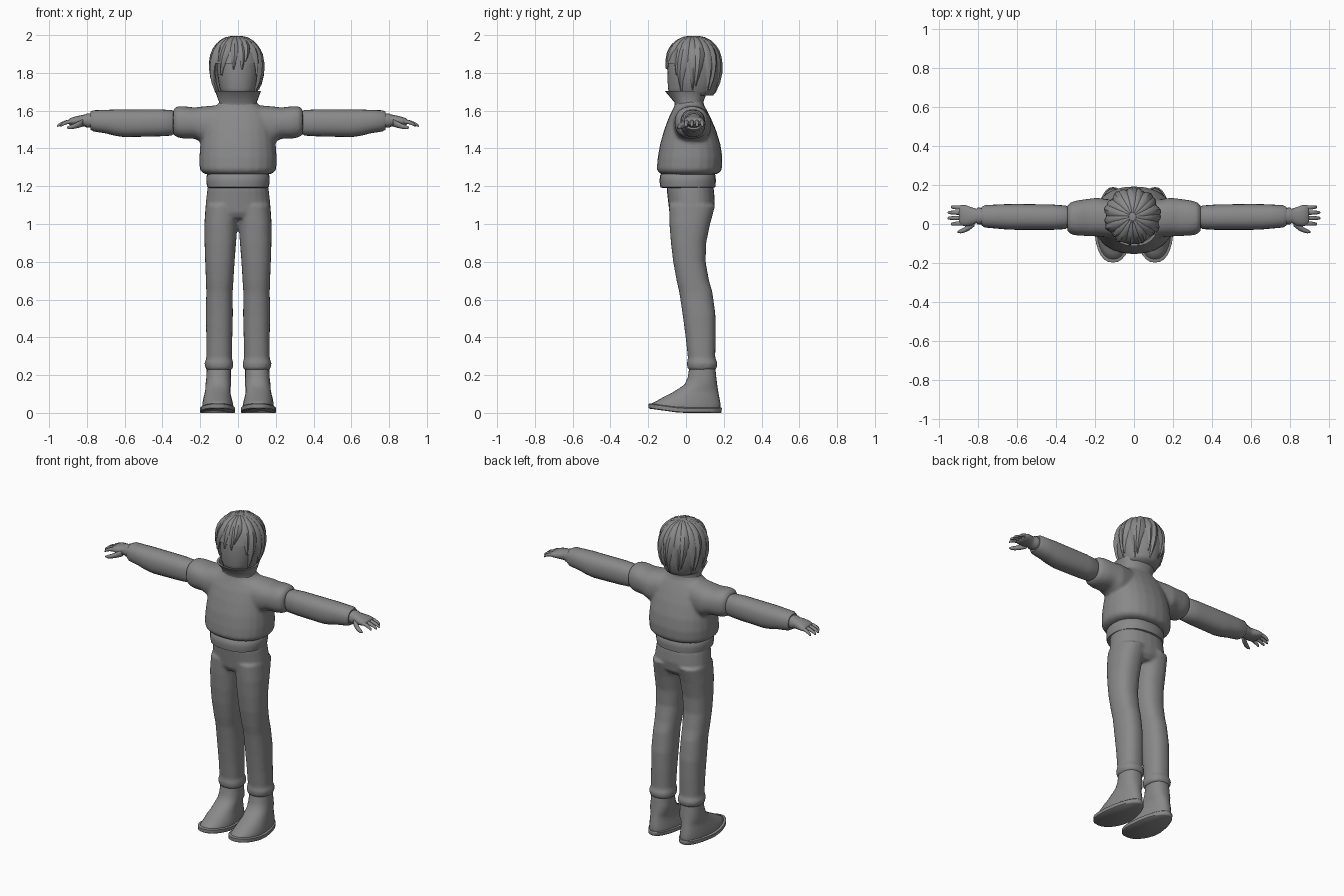
import bpy, bmesh, math
from mathutils import Vector

grey = bpy.data.materials.new("plain grey")
grey.diffuse_color = (0.25, 0.25, 0.25, 1)


def loft(bm, rings, axis="z", n=24, power=2.3, closed=False):
    """Skin rings of (position, a0, a1, b0, b1); a/b are the extents across the axis."""
    loops = []
    for p, a0, a1, b0, b1 in rings:
        loop = []
        for i in range(n):
            t = 2 * math.pi * i / n
            c, s = math.cos(t), math.sin(t)
            u = (a0 + a1) / 2 + (a1 - a0) / 2 * math.copysign(abs(c) ** (2 / power), c)
            v = (b0 + b1) / 2 + (b1 - b0) / 2 * math.copysign(abs(s) ** (2 / power), s)
            loop.append(bm.verts.new((u, v, p) if axis == "z" else (p, u, v)))
        loops.append(loop)
    pairs = list(zip(loops, loops[1:])) + ([(loops[-1], loops[0])] if closed else [])
    for lo, hi in pairs:
        for i in range(n):
            j = (i + 1) % n
            bm.faces.new((lo[i], lo[j], hi[j], hi[i]))
    if not closed:
        bm.faces.new(loops[0][::-1])
        bm.faces.new(loops[-1])


def finish(name, bm, mirror=False, voxel=0, angle=45):
    bmesh.ops.recalc_face_normals(bm, faces=bm.faces)
    me = bpy.data.meshes.new(name)
    bm.to_mesh(me)
    bm.free()
    me.materials.append(grey)
    ob = bpy.data.objects.new(name, me)
    bpy.context.collection.objects.link(ob)
    if mirror:
        ob.modifiers.new("mirror", "MIRROR").use_clip = False
    if voxel:
        r = ob.modifiers.new("blend", "REMESH")
        r.mode, r.voxel_size, r.use_smooth_shade = "VOXEL", voxel, True
        s = ob.modifiers.new("soften", "SMOOTH")
        s.factor, s.iterations = 0.5, 6
    bpy.ops.object.select_all(action="DESELECT")
    ob.select_set(True)
    bpy.context.view_layer.objects.active = ob
    if voxel:
        bpy.ops.object.shade_smooth()
    else:
        bpy.ops.object.shade_smooth_by_angle(angle=math.radians(angle))
    return ob


def part(name, rings, axis="z", **kw):
    keys = {k: kw.pop(k) for k in ("n", "power", "closed") if k in kw}
    bm = bmesh.new()
    loft(bm, rings, axis, **keys)
    return finish(name, bm, **kw)


# Jacket: puffy body blended with short shoulder sleeves
bm = bmesh.new()
loft(bm, [(z, -w, w, f, b) for z, w, f, b in (
    (1.262, .165, -.125, .155), (1.272, .19, -.145, .18), (1.29, .203, -.155, .19),
    (1.35, .205, -.15, .193), (1.42, .2, -.138, .183), (1.5, .19, -.115, .158),
    (1.56, .18, -.093, .132), (1.6, .155, -.073, .112), (1.63, .11, -.06, .095),
    (1.66, .09, -.055, .09))])
for s in (-1, 1):
    loft(bm, [(s * x, a, b, c, d) for x, a, b, c, d in (
        (.04, -.07, .11, 1.42, 1.63), (.12, -.07, .125, 1.42, 1.628), (.19, -.064, .135, 1.43, 1.622),
        (.23, -.062, .13, 1.452, 1.617), (.29, -.06, .122, 1.452, 1.624),
        (.325, -.053, .112, 1.46, 1.622), (.343, -.035, .095, 1.475, 1.605))], "x")
finish("jacket", bm, voxel=.009)

# Flared stand collar, open at the top, with the neck inside
part("collar", [(z, -w, w, f, b) for z, w, f, b in (
    (1.625, .108, -.06, .095), (1.645, .1, -.062, .092), (1.705, .122, -.113, .113),
    (1.705, .11, -.1, .1), (1.64, .085, -.05, .08))], closed=True)
part("neck", [(z, -.06, .06, -.04, .08) for z in (1.6, 1.72)])

# Waistband
part("waistband", [(z, -w, w, f, b) for z, w, f, b in (
    (1.19, .15, -.12, .14), (1.195, .163, -.136, .155), (1.225, .168, -.14, .158),
    (1.257, .166, -.138, .157), (1.27, .155, -.125, .145))])

# Trousers: hips and two legs blended together
bm = bmesh.new()
loft(bm, [(z, -w, w, f, b) for z, w, f, b in (
    (1.03, .155, -.07, .12), (1.06, .17, -.088, .145), (1.12, .17, -.095, .153),
    (1.18, .163, -.102, .148), (1.22, .155, -.1, .14))])
for s in (-1, 1):
    loft(bm, [(z, *sorted((s * i, s * o)), f, b) for z, i, o, f, b in (
        (.225, .04, .16, .02, .145), (.235, .026, .172, .008, .163), (.262, .024, .178, .004, .168),
        (.29, .032, .168, .01, .155), (.4, .03, .168, -.002, .157), (.52, .027, .17, -.018, .156),
        (.64, .028, .168, -.036, .14), (.7, .024, .17, -.05, .122), (.8, .018, .174, -.068, .104),
        (.9, .01, .177, -.08, .107), (1.0, .003, .178, -.088, .128), (1.1, -.01, .172, -.09, .155))])
finish("trousers", bm, voxel=.008)


# Boots and soles, narrower at the heel
def footwear(name, rings):
    ob = part(name, [(z, i, o, f, b) for z, i, o, f, b in rings], n=28, mirror=True)
    for v in ob.data.vertices:
        if v.co.z < .13:
            v.co.x = .108 + (v.co.x - .108) * (1 - 1.1 * max(0, v.co.y + .02))
            v.co.z += .022 * max(0, (-v.co.y - .03) / .16)


footwear("boot", (
    (.012, .022, .19, -.185, .18), (.03, .022, .192, -.18, .183), (.05, .025, .19, -.15, .182),
    (.075, .03, .187, -.115, .178), (.1, .035, .182, -.075, .173), (.13, .034, .178, -.035, .168),
    (.15, .036, .172, -.008, .165), (.19, .038, .167, .01, .16), (.245, .038, .165, .018, .155)))
footwear("sole", ((0, .018, .198, -.192, .184), (.004, .013, .203, -.198, .188),
                  (.024, .013, .203, -.198, .19), (.028, .02, .196, -.192, .187)))

# Long forearm sleeves
part("forearm_sleeve", [
    (.325, .0, .075, 1.5, 1.575), (.338, -.015, .088, 1.478, 1.596), (.352, -.026, .095, 1.468, 1.603),
    (.42, -.03, .1, 1.464, 1.607), (.6, -.03, .103, 1.46, 1.606), (.655, -.028, .102, 1.468, 1.606),
    (.7, -.024, .1, 1.48, 1.604), (.765, -.018, .097, 1.49, 1.602), (.782, -.008, .088, 1.5, 1.593),
    (.78, .005, .075, 1.51, 1.58)], "x", mirror=True)

# Hands: palm, four curled fingers and a thumb
bm = bmesh.new()
loft(bm, [(.77, .0, .08, 1.51, 1.585), (.80, -.003, .086, 1.51, 1.585), (.81, .004, .078, 1.515, 1.58),
          (.835, -.008, .086, 1.517, 1.575), (.865, -.012, .097, 1.522, 1.568),
          (.89, -.006, .097, 1.524, 1.56), (.898, .004, .092, 1.53, 1.552)], "x", n=16)
for y0, y1, tip in ((.004, .0, .94), (.031, .03, .957), (.058, .059, .957), (.083, .087, .94)):
    path = [(0, .011, 0), (.4, .011, -.004), (.75, .0095, -.013), (.95, .007, -.022), (1, .003, -.025)]
    loft(bm, [(.88 + (tip - .88) * t, y0 + (y1 - y0) * t - r, y0 + (y1 - y0) * t + r,
               1.543 + dz - r, 1.543 + dz + r) for t, r, dz in path], "x", n=10, power=2)
loft(bm, [(x, y - r, y + r, z - r, z + r) for x, y, z, r in (
    (.82, .008, 1.535, .02), (.845, -.014, 1.526, .018), (.87, -.03, 1.517, .014),
    (.89, -.037, 1.512, .011), (.906, -.041, 1.51, .004))], "x", n=10, power=2)
finish("hand", bm, mirror=True, angle=60)

# Head
part("head", [(z, -w, w, f, b) for z, w, f, b in (
    (1.665, .05, -.06, .05), (1.685, .08, -.088, .08), (1.72, .098, -.096, .11), (1.8, .11, -.098, .14),
    (1.88, .11, -.096, .145), (1.93, .09, -.08, .12), (1.96, .05, -.03, .08))], power=2.1)

# Hair silhouette: height and radius
PROFILE = [(1.68, .1), (1.7, .112), (1.75, .129), (1.8, .137), (1.85, .136), (1.9, .127),
           (1.94, .107), (1.97, .078), (1.988, .045), (1.994, .012)]
CX, CY = -.008, .038


def radius(z):
    for (z0, r0), (z1, r1) in zip(PROFILE, PROFILE[1:]):
        if z <= z1:
            return r0 + (r1 - r0) * max(0, z - z0) / (z1 - z0)
    return PROFILE[-1][1]


# Hair cap with the face left open
bm = bmesh.new()
loft(bm, [(z, CX - r, CX + r, CY - r - .006, CY + r + .006) for z, r in PROFILE], n=32, power=2)
face = [f for f in bm.faces if f.calc_center_median().z < 1.87
        and f.calc_center_median().y < -.04]
bmesh.ops.delete(bm, geom=face, context="FACES")
finish("hair_cap", bm, angle=60)

# Hair locks: pointed strips running from the crown down over the cap
bm = bmesh.new()
COUNT = 19
for k in range(COUNT):
    a0 = 2 * math.pi * k / COUNT - math.pi / 2 + .12
    front = -math.sin(a0)
    end = 1.69 + .02 * (k % 3)
    if front > .45:
        end = (1.82, 1.86, 1.79)[k % 3]
    rows, steps = [], 9
    for i in range(steps + 1):
        t = i / steps
        z = 1.993 - (1.993 - end) * t ** 1.7
        a = a0 + (.3 if k % 2 else .2) * t * (1 - t) + .1 * t * (-1) ** k
        wide = (.24 + .05 * (k % 2)) * (1 - .9 * max(0, t - .55) / .45)
        lift = .003 + .009 * math.sin(math.pi * min(1, t * .9)) + .004 * (k % 2)
        row = []
        for da, h in ((-1, -.006), (-.45, .6), (.1, 1), (.6, .6), (1, -.006), (0, -1)):
            r = radius(z) + h * lift
            ang = a + da * wide
            row.append(bm.verts.new((CX + r * math.cos(ang), CY + (r + .004) * math.sin(ang), z + .003 * h)))
        rows.append(row)
    for lo, hi in zip(rows, rows[1:]):
        for i in range(6):
            j = (i + 1) % 6
            bm.faces.new((lo[i], lo[j], hi[j], hi[i]))
    bm.faces.new(rows[0])
    bm.faces.new(rows[-1][::-1])
finish("hair_locks", bm, angle=40)
